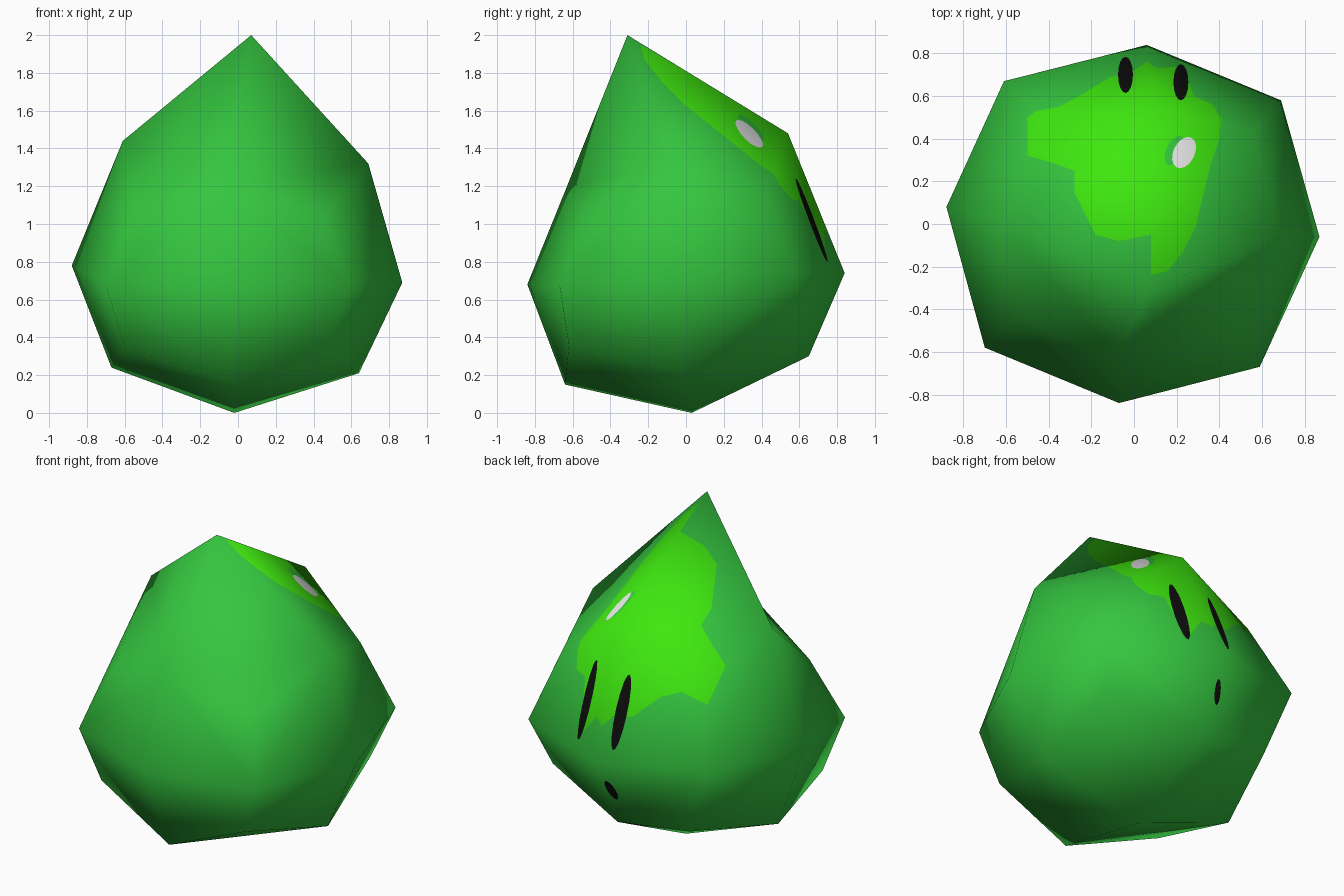
import bpy, bmesh, math
from mathutils import Vector
from mathutils.bvhtree import BVHTree
from mathutils.geometry import barycentric_transform, tessellate_polygon

if "Cube" in bpy.data.objects:
    bpy.data.objects.remove(bpy.data.objects["Cube"])


def material(name, color):
    m = bpy.data.materials.new(name)
    m.diffuse_color = (*color, 1)
    m.use_nodes = True
    m.node_tree.nodes["Principled BSDF"].inputs["Base Color"].default_value = m.diffuse_color
    return m


GREEN, LIME, BLACK, WHITE = range(4)
mats = [material("body green", (0.035, 0.56, 0.05)), material("lime patch", (0.05, 0.82, 0.005)),
        material("black", (0.004, 0.004, 0.004)), material("highlight white", (0.85, 0.85, 0.85))]

# Body: rounded cube, as two poles and three rings of eight (front, then counter-clockwise)
bottom, apex = (-0.02, 0.03, 0), (0.07, -0.31, 2.0)
lower = [(-0.03, -0.64, 0.15), (0.48, -0.62, 0.36), (0.64, -0.02, 0.21), (0.59, 0.48, 0.45),
         (0.02, 0.65, 0.30), (-0.45, 0.61, 0.35), (-0.67, 0.04, 0.24), (-0.60, -0.50, 0.35)]
middle = [(-0.07, -0.84, 0.68), (0.59, -0.67, 0.68), (0.87, -0.06, 0.69), (0.69, 0.58, 0.74),
          (0.06, 0.84, 0.74), (-0.61, 0.67, 0.79), (-0.88, 0.08, 0.78), (-0.70, -0.58, 0.68)]
upper = [(-0.08, -0.63, 1.20), (0.45, -0.53, 1.05), (0.69, -0.06, 1.32), (0.55, 0.43, 1.17),
         (0.09, 0.54, 1.48), (-0.43, 0.50, 1.22), (-0.61, 0.01, 1.44), (-0.55, -0.44, 1.06)]

bm = bmesh.new()
low, mid, up = [[bm.verts.new(p) for p in ring] for ring in (lower, middle, upper)]
v_bottom, v_apex = bm.verts.new(bottom), bm.verts.new(apex)


def quad(a, b, c, d):
    """Quad split along b-d."""
    bm.faces.new((a, b, d))
    bm.faces.new((b, c, d))


for i in range(0, 8, 2):
    for j in (i + 1, i - 1):
        j %= 8
        quad(mid[i], up[i], up[j], mid[j])
        quad(mid[i], low[i], low[j], mid[j])
    j, k = i + 1, (i + 2) % 8
    quad(v_apex, up[i], up[j], up[k])
    quad(v_bottom, low[i], low[j], low[k])
bmesh.ops.recalc_face_normals(bm, faces=bm.faces)
bm.normal_update()

# Smooth normals of the uncut body, kept for shading after the cuts
tris = [[v.index for v in f.verts] for f in bm.faces] if not bm.verts.index_update() else []
points = [v.co.copy() for v in bm.verts]
normals = [v.normal.copy() for v in bm.verts]
tree = BVHTree.FromPolygons(points, tris)


def smooth_normal(p):
    loc, _, idx, _ = tree.find_nearest(p)
    t = tris[idx]
    return barycentric_transform(loc, *[points[i] for i in t], *[normals[i] for i in t]).normalized()


def ellipse(cx, cy, rx, ry, tilt=0, n=16):
    c, s = math.cos(tilt), math.sin(tilt)
    ring = [(rx * math.cos(a), ry * math.sin(a)) for a in (math.tau * k / n for k in range(n))]
    return [(cx + x * c - y * s, cy + x * s + y * c) for x, y in ring]


def inside(x, y, poly):
    hit = False
    for (x1, y1), (x2, y2) in zip(poly, poly[1:] + poly[:1]):
        if (y1 > y) != (y2 > y) and x < (x2 - x1) * (y - y1) / (y2 - y1) + x1:
            hit = not hit
    return hit


def paint(poly, mat, axis=2):
    """Cut an outline into the faces looking along axis (2 = up, 1 = back) and colour its inside."""
    v = 3 - axis
    lo = [min(p[k] for p in poly) for k in (0, 1)]
    hi = [max(p[k] for p in poly) for k in (0, 1)]

    def near(f):
        us, vs = [w.co.x for w in f.verts], [w.co[v] for w in f.verts]
        return (f.normal[axis] > 0.05 and min(us) < hi[0] and max(us) > lo[0]
                and min(vs) < hi[1] and max(vs) > lo[1])

    for a, b in zip(poly, poly[1:] + poly[:1]):
        faces = [f for f in bm.faces if near(f)]
        geom = faces + list({e for f in faces for e in f.edges}) + list({w for f in faces for w in f.verts})
        co, no = Vector((a[0], 0, 0)), Vector((b[1] - a[1], 0, 0))
        co[v], no[v] = a[1], a[0] - b[0]
        bmesh.ops.bisect_plane(bm, geom=geom, dist=1e-5, plane_co=co, plane_no=no.normalized())
    for f in bm.faces:
        c = f.calc_center_median()
        if f.normal[axis] > 0.05 and inside(c.x, c[v], poly):
            f.material_index = mat


# Lime patch over the back of the head
patch = [(-.50, .50), (-.46, .53), (-.35, .55), (-.24, .61), (-.11, .69), (0, .72), (.06, .76),
         (.11, .73), (.21, .74), (.25, .68), (.28, .60), (.37, .56), (.41, .49), (.40, .40),
         (.36, .28), (.33, .16), (.29, -.01), (.23, -.13), (.16, -.22), (.08, -.24), (.08, -.05),
         (-.07, -.08), (-.18, -.05), (-.23, .05), (-.28, .15), (-.28, .25), (-.39, .29), (-.50, .32)]
paint(patch, LIME)
# Highlight with a green spot behind it
paint(ellipse(0.19, 0.345, 0.038, 0.075, -0.45), GREEN)
paint(ellipse(0.235, 0.335, 0.05, 0.078, -0.45), WHITE)
# Eyes
for x, y in ((-0.04, 0.70), (0.22, 0.665)):
    paint(ellipse(x, y, 0.035, 0.085), BLACK)
# Mouth
paint(ellipse(0, 0.54, 0.026, 0.068, -0.25), BLACK, axis=1)

mesh = bpy.data.meshes.new("slime_body")
for f in bm.faces:
    f.smooth = True
bm.to_mesh(mesh)
bm.free()
for m in mats:
    mesh.materials.append(m)
mesh.normals_split_custom_set_from_vertices([smooth_normal(v.co) for v in mesh.vertices])
bpy.context.collection.objects.link(bpy.data.objects.new("slime_body", mesh))
